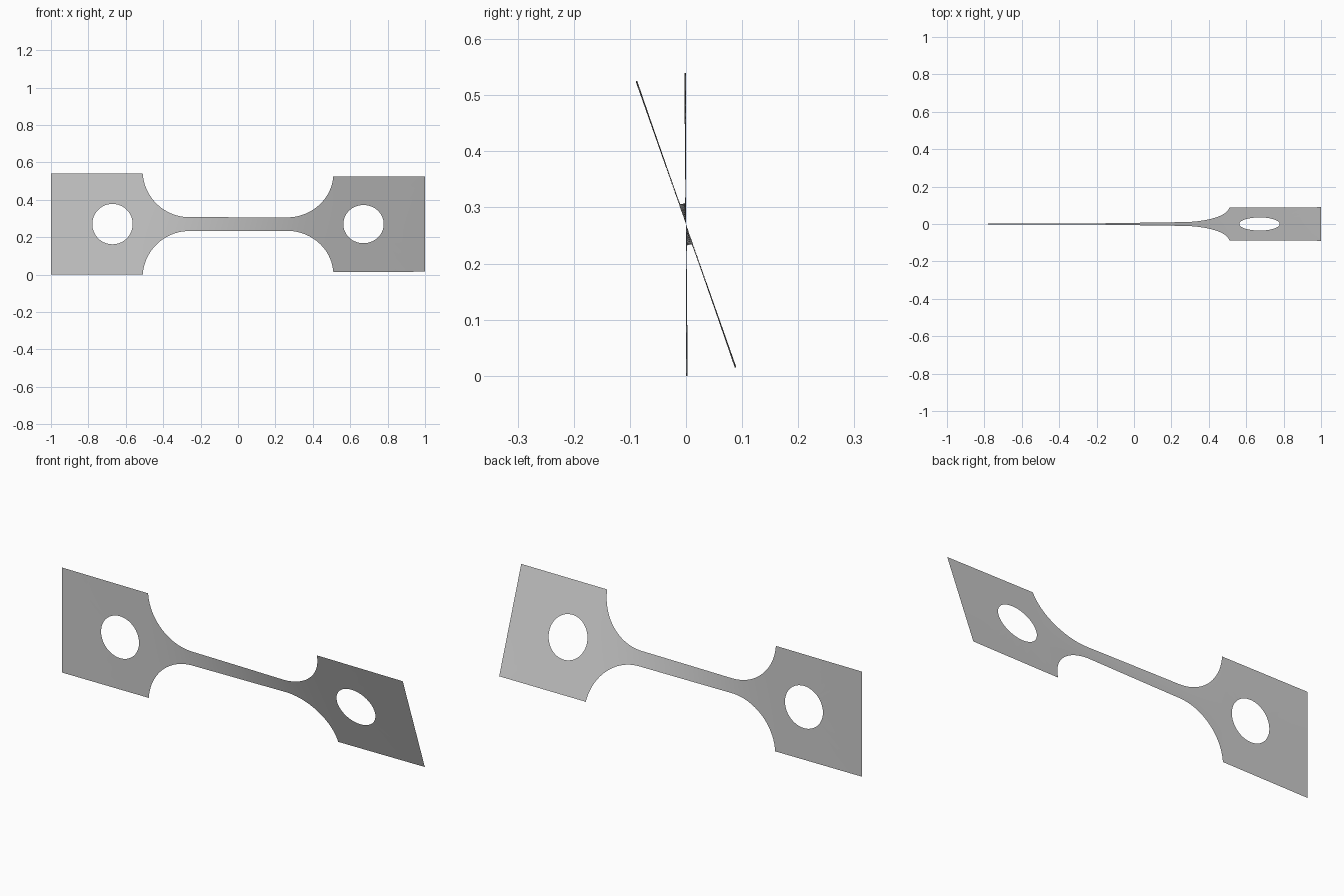
import bpy, bmesh, math
from mathutils import Vector, Matrix

cube = bpy.data.objects.get("Cube")
if cube:
    bpy.data.objects.remove(cube)

PLATE_H, NECK_H = 0.27, 0.037        # half heights of grip plate and neck
FILLET_X, FILLET_R = 0.26, 0.25      # where the fillet starts, its radius
HOLE_X, HOLE_R = 0.671, 0.108
TWIST = math.radians(19.4)
ROWS = 20

T_END = math.acos((NECK_H + FILLET_R - PLATE_H) / FILLET_R)
PLATE_X = FILLET_X + FILLET_R * math.sin(T_END)


def half_height(x):
    if x <= FILLET_X:
        return NECK_H
    if x >= PLATE_X:
        return PLATE_H
    return NECK_H + FILLET_R - math.sqrt(FILLET_R ** 2 - (x - FILLET_X) ** 2)


def compliance(x, steps=80):
    # a narrow strip twists more than a wide one; the plates barely twist
    dx = x / steps
    total = 0
    for i in range(steps):
        s = (i + 0.5) * dx
        total += dx / half_height(s) * (0.4 if s > PLATE_X else 1)
    return total


def add_grid(bm, lines):
    # quads between successive lines of points
    rows = [[bm.verts.new(p) for p in line] for line in lines]
    for a, b in zip(rows, rows[1:]):
        for i in range(len(a) - 1):
            bm.faces.new((a[i], b[i], b[i + 1], a[i + 1]))


bm = bmesh.new()

# Neck and fillet, right half
xs = [FILLET_X * i / 12 for i in range(12)]
xs += [FILLET_X + FILLET_R * math.sin(T_END * i / 24) for i in range(25)]
add_grid(bm, [[Vector((x, 0, half_height(x) * (2 * j / ROWS - 1)))
               for j in range(ROWS + 1)] for x in xs])

# Grip plate: rings running from the round hole out to the rectangle
corners = [Vector((x, 0, z)) for x, z in
           ((PLATE_X, PLATE_H), (PLATE_X, -PLATE_H), (1, -PLATE_H), (1, PLATE_H))]
rim = [a.lerp(b, i / ROWS) for a, b in zip(corners, corners[1:] + corners[:1])
       for i in range(ROWS)]
rim.append(rim[0].copy())
centre = Vector((HOLE_X, 0, 0))
hole = [centre + (p - centre).normalized() * HOLE_R for p in rim]
add_grid(bm, [[h.lerp(p, k / 5) for h, p in zip(hole, rim)] for k in range(6)])

# Mirror to the other half and weld
copy = bmesh.ops.duplicate(bm, geom=bm.verts[:] + bm.edges[:] + bm.faces[:])["geom"]
for v in copy:
    if isinstance(v, bmesh.types.BMVert):
        v.co.x = -v.co.x
bmesh.ops.remove_doubles(bm, verts=bm.verts[:], dist=0.0002)
bmesh.ops.recalc_face_normals(bm, faces=bm.faces[:])
bm.faces.ensure_lookup_table()
if bm.faces[0].normal.y > 0:
    bmesh.ops.reverse_faces(bm, faces=bm.faces[:])

# Twist about the long axis and lift onto the ground
full = compliance(1)
for v in bm.verts:
    ratio = math.copysign(compliance(abs(v.co.x)) / full, v.co.x)
    v.co = Matrix.Rotation(TWIST * (1 + ratio) / 2, 3, "X") @ v.co
    v.co.z += PLATE_H

mesh = bpy.data.meshes.new("twisted_test_strip")
bm.to_mesh(mesh)
bm.free()
strip = bpy.data.objects.new("twisted_test_strip", mesh)
bpy.context.collection.objects.link(strip)
mesh.shade_smooth()

# Plain grey
grey = bpy.data.materials.new("plain_grey")
grey.use_nodes = True
colour = (0.6, 0.6, 0.6, 1)
grey.diffuse_color = colour
grey.node_tree.nodes["Principled BSDF"].inputs["Base Color"].default_value = colour
mesh.materials.append(grey)
